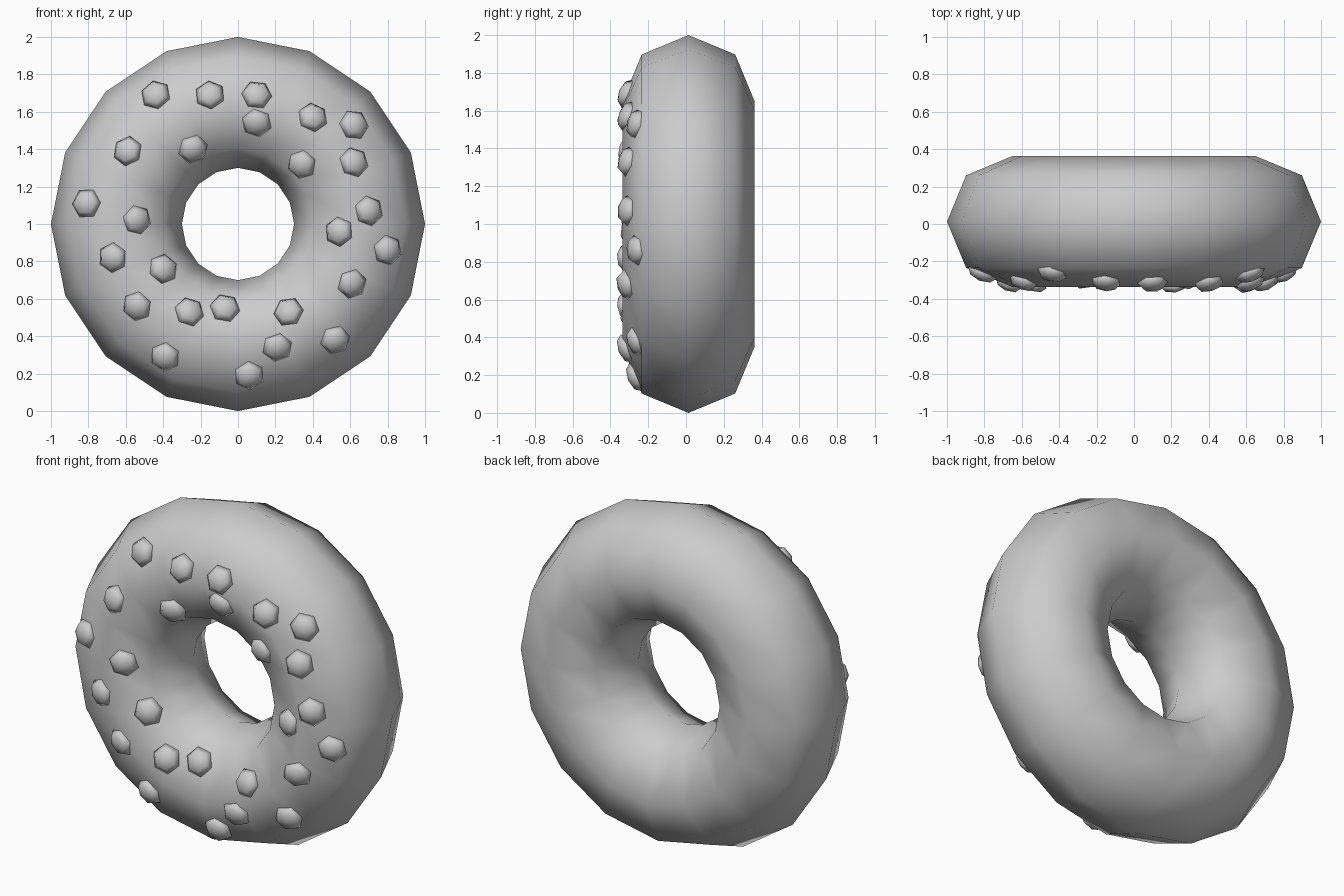
import bpy, bmesh, math, random
from mathutils import Vector, Matrix
from mathutils.bvhtree import BVHTree

if "Cube" in bpy.data.objects:
    bpy.data.objects.remove(bpy.data.objects["Cube"])

random.seed(4)

# Ring body: low-poly smooth torus standing upright, axis along y
bpy.ops.mesh.primitive_torus_add(major_segments=16, minor_segments=8,
                                 major_radius=0.65, minor_radius=0.35)
ring = bpy.context.object
ring.name = "ring_body"
ring.data.transform(Matrix.Translation((0, 0.013, 1)) @ Matrix.Rotation(math.pi / 2, 4, 'X'))
ring.data.shade_smooth()

bm = bmesh.new()
bm.from_mesh(ring.data)
surface = BVHTree.FromBMesh(bm)
bm.free()

# Sprinkle positions on the front (x, z)
spots = [(-.44, 1.69), (-.15, 1.69), (.1, 1.69), (.1, 1.54), (.4, 1.57), (.62, 1.53),
         (-.59, 1.39), (-.24, 1.4), (.34, 1.32), (.62, 1.33), (-.81, 1.11), (-.54, 1.02),
         (.7, 1.07), (.54, .96), (.8, .86), (-.67, .82), (-.4, .76), (.61, .68),
         (-.54, .56), (-.26, .53), (-.07, .55), (.27, .53), (.52, .38), (.21, .34),
         (-.39, .29), (.06, .19)]

# Sprinkles: flattened six-sided beads lying on the ring surface
bm = bmesh.new()
for x, z in spots:
    hit, normal, _, _ = surface.ray_cast(Vector((x, -2, z)), Vector((0, 1, 0)))
    turn = normal.to_track_quat('Z', 'Y').to_matrix().to_4x4()
    spin = Matrix.Rotation(random.uniform(0, math.pi / 3), 4, 'Z')
    place = Matrix.Translation(hit) @ turn @ spin @ Matrix.Diagonal((0.082, 0.082, 0.045, 1))
    bmesh.ops.create_uvsphere(bm, u_segments=6, v_segments=4, radius=1, matrix=place)
mesh = bpy.data.meshes.new("sprinkles")
bm.to_mesh(mesh)
bm.free()
mesh.shade_smooth()
bpy.context.collection.objects.link(bpy.data.objects.new("sprinkles", mesh))
